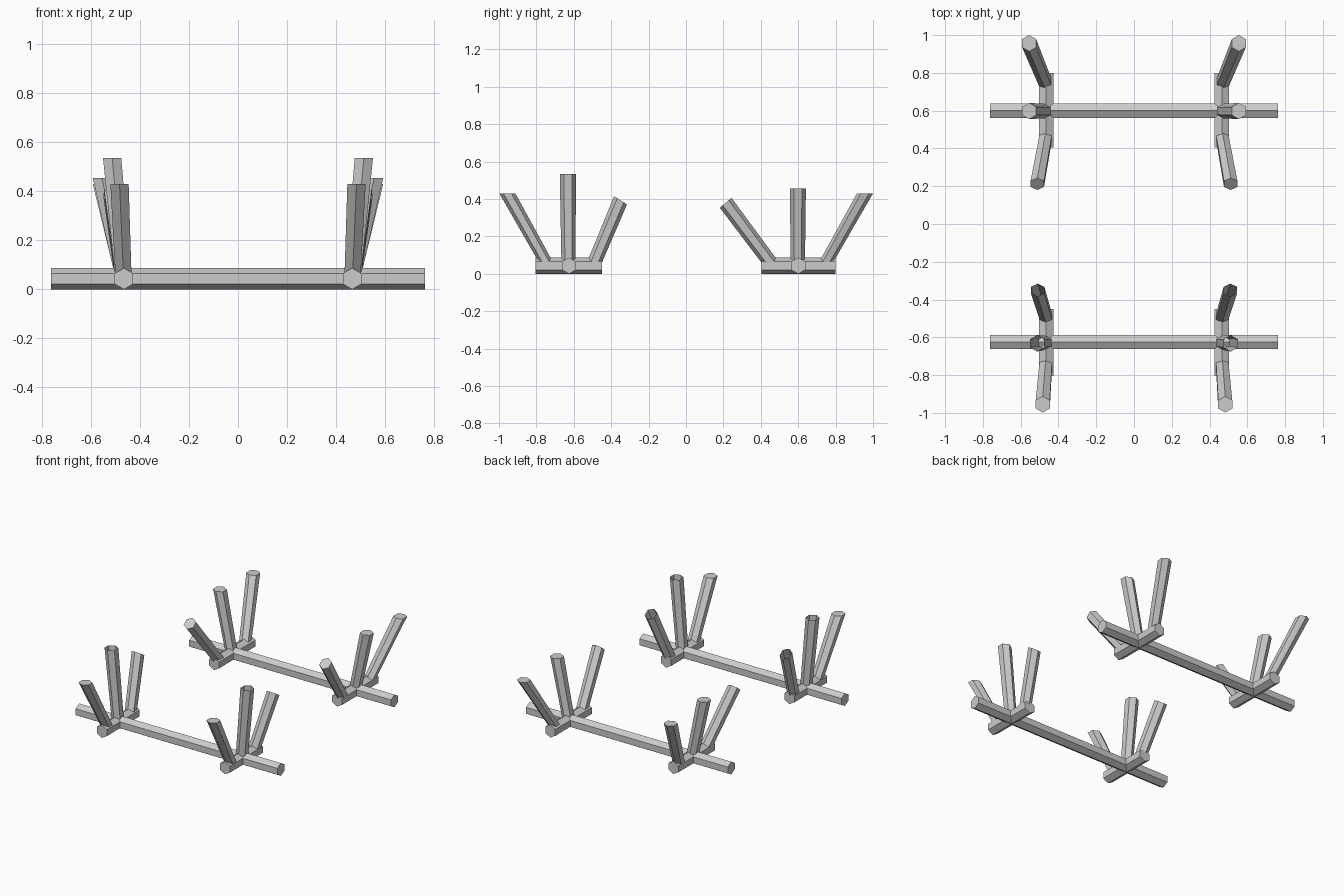
import bpy, bmesh, math
from mathutils import Vector

if "Cube" in bpy.data.objects:
    bpy.data.objects.remove(bpy.data.objects["Cube"])

R = 0.0435  # hexagon radius of the rails


def hex_bar(name, base, top, u, v, r0, r1, cap_top=True, cap_base=True, mirror=False):
    """Six-sided bar from base to top; the ring lies in the u,v plane, a corner on v."""
    base, top, u, v = Vector(base), Vector(top), Vector(u), Vector(v)
    bm = bmesh.new()
    rings = []
    for c, r in ((base, r0), (top, r1)):
        rings.append([bm.verts.new(c + r * (u * math.sin(i * math.pi / 3) + v * math.cos(i * math.pi / 3)))
                      for i in range(6)])
    lo, hi = rings
    for i in range(6):
        j = (i + 1) % 6
        bm.faces.new((lo[i], lo[j], hi[j], hi[i]))
    if cap_base:
        bm.faces.new(lo[::-1])
    if cap_top:
        bm.faces.new(hi)
    # make the side faces point outwards
    if bm.faces[:] and (u.cross(v)).dot(top - base) > 0:
        bmesh.ops.reverse_faces(bm, faces=bm.faces[:])
    me = bpy.data.meshes.new(name)
    bm.to_mesh(me)
    bm.free()
    ob = bpy.data.objects.new(name, me)
    bpy.context.collection.objects.link(ob)
    if mirror:
        m = ob.modifiers.new("mirror", 'MIRROR')
        m.use_axis[0] = True
        m.use_mirror_merge = False
    return ob


X, Y, Z = (1, 0, 0), (0, 1, 0), (0, 0, 1)

# long rails and short crosspieces lying on the ground
for name, y, y0, y1 in (("front", -0.625, -0.805, -0.45), ("rear", 0.60, 0.405, 0.80)):
    hex_bar(name + "_rail", (-0.762, y, R), (0.762, y, R), Y, Z, R, R)
    hex_bar(name + "_crosspiece", (0.465, y0, R), (0.465, y1, R), X, Z, R, R, mirror=True)

# middle and outer posts, cut level at the top
level_posts = [
    ("front_middle_post", (0.468, -0.628, 0.05), (0.513, -0.632, 0.535), False),
    ("rear_middle_post", (0.468, 0.598, 0.05), (0.555, 0.598, 0.455), True),
    ("front_outer_post", (0.467, -0.745, 0.055), (0.483, -0.955, 0.43), True),
    ("rear_outer_post", (0.468, 0.745, 0.055), (0.555, 0.957, 0.43), True),
]
for name, a, b, cap in level_posts:
    hex_bar(name, a, b, X, Y, 0.038, 0.043, cap, cap, mirror=True)

# inner posts, cut square to their slant
square_posts = [
    ("front_inner_post", (0.467, -0.49, 0.06), (0.51, -0.35, 0.393), (0, 0.84, -0.54), False),
    ("rear_inner_post", (0.468, 0.455, 0.055), (0.512, 0.212, 0.38), (0, 0.77, 0.64), True),
]
for name, a, b, v, cap in square_posts:
    hex_bar(name, a, b, X, v, 0.038, 0.041, cap, cap, mirror=True)

# consistent outward faces on the closed bars
for ob in bpy.context.collection.objects:
    bm = bmesh.new()
    bm.from_mesh(ob.data)
    bmesh.ops.recalc_face_normals(bm, faces=bm.faces[:])
    bm.to_mesh(ob.data)
    bm.free()
